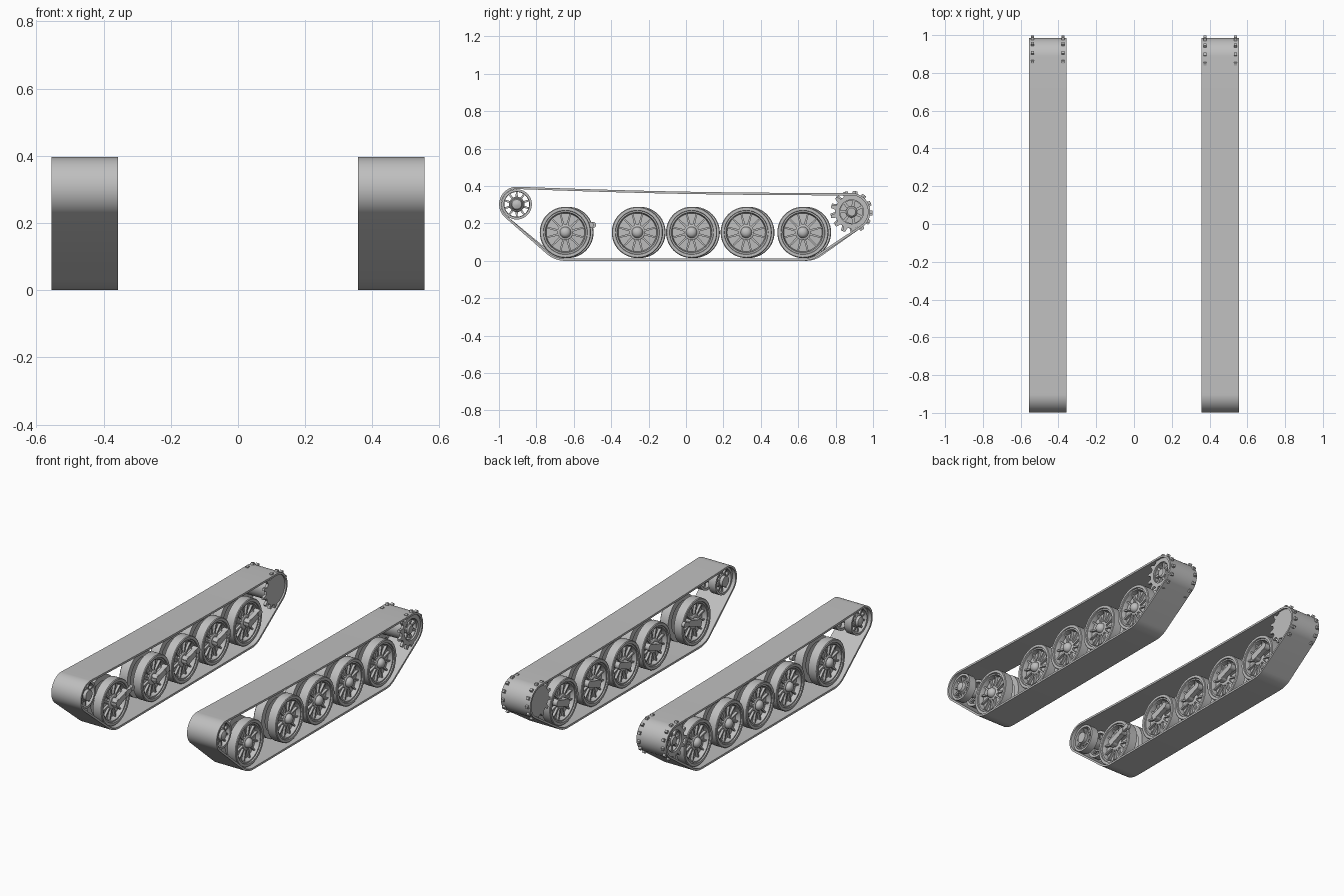
import bpy, bmesh
from math import sin, cos, pi, radians, atan2, hypot

if "Cube" in bpy.data.objects:
    bpy.data.objects.remove(bpy.data.objects["Cube"])

grey = bpy.data.materials.new("plain_grey")
grey.use_nodes = True
GREY = (0.52, 0.52, 0.52, 1)
grey.diffuse_color = GREY
grey.node_tree.nodes["Principled BSDF"].inputs["Base Color"].default_value = GREY

X_IN, X_OUT = 0.357, 0.555          # belt edges
X_MID = (X_IN + X_OUT) / 2
WHEEL_Z, WHEEL_R = 0.152, 0.137
BELT = 0.012                        # belt thickness
IDLER, SPROCKET = (-0.905, 0.302), (0.885, 0.262)


def finish(name, bm, side):
    """Turn a bmesh built on the +x side into an object on the wanted side."""
    for v in bm.verts:
        v.co.x *= side
    bmesh.ops.recalc_face_normals(bm, faces=bm.faces)
    mesh = bpy.data.meshes.new(name)
    bm.to_mesh(mesh)
    bm.free()
    mesh.materials.append(grey)
    mesh.polygons.foreach_set("use_smooth", [True] * len(mesh.polygons))
    mesh.set_sharp_from_angle(angle=radians(32))
    obj = bpy.data.objects.new(("left_" if side > 0 else "right_") + name, mesh)
    bpy.context.collection.objects.link(obj)


def bridge(bm, loops, closed):
    """Quads between successive vertex loops."""
    pairs = list(zip(loops, loops[1:]))
    if closed:
        pairs.append((loops[-1], loops[0]))
    for a, b in pairs:
        for i in range(len(a)):
            j = (i + 1) % len(a)
            bm.faces.new((a[i], a[j], b[j], b[i]))


def lathe(bm, c, profile, closed=True, seg=40):
    """Revolve (radius, x) points around the x axis through c = (y, z)."""
    loops = [[bm.verts.new((x, c[0] + r * cos(2 * pi * i / seg), c[1] + r * sin(2 * pi * i / seg)))
              for i in range(seg)] for r, x in profile]
    bridge(bm, loops, closed)
    if not closed:
        bm.faces.new(loops[0])
        bm.faces.new(loops[-1])


def prism(bm, outline, x0, x1, hole=None):
    """Extrude a (y, z) outline along x, with an optional matching hole."""
    def ring(pts, x):
        return [bm.verts.new((x, y, z)) for y, z in pts]
    a, b = ring(outline, x0), ring(outline, x1)
    if hole:
        bridge(bm, [a, b, ring(hole, x1), ring(hole, x0)], True)
    else:
        bridge(bm, [a, b], False)
        bm.faces.new(a)
        bm.faces.new(b)


def bar(bm, p, q, w0, w1, x0, x1):
    """Tapered bar from p to q in the side plane."""
    dy, dz = q[0] - p[0], q[1] - p[1]
    n = hypot(dy, dz)
    ny, nz = -dz / n / 2, dy / n / 2
    prism(bm, [(p[0] + ny * w0, p[1] + nz * w0), (q[0] + ny * w1, q[1] + nz * w1),
               (q[0] - ny * w1, q[1] - nz * w1), (p[0] - ny * w0, p[1] - nz * w0)], x0, x1)


def polar(c, r, a):
    return (c[0] + r * cos(a), c[1] + r * sin(a))


def spokes(bm, c, n, r0, r1, w0, w1, x0, x1):
    for i in range(n):
        a = 2 * pi * (i + 0.5) / n
        bar(bm, polar(c, r0, a), polar(c, r1, a), w0, w1, x0, x1)


def belt(side, wheels):
    """Band wrapped round the outer circles, with a slack top run."""
    circles = [(*IDLER, 0.094), (*SPROCKET, 0.1),
               (wheels[0], WHEEL_Z, 0.152), (wheels[-1], WHEEL_Z, 0.152)]
    outer, inner, last = [], [], None
    steps = 120
    for i in range(steps):
        a = pi / 2 + 2 * pi * i / steps
        # the circle reaching furthest in this direction carries the belt
        k = max(circles, key=lambda c: c[0] * cos(a) + c[1] * sin(a) + c[2])
        outer.append(polar(k, k[2], a))
        inner.append(polar(k, k[2] - BELT, a))
    # slack: the run from sprocket back to idler
    for ring in (outer, inner):
        k = max(range(steps), key=lambda i: hypot(ring[i][0] - ring[i - 1][0], ring[i][1] - ring[i - 1][1])
                if ring[i][1] > 0.3 else 0)
        p, q = ring[k - 1], ring[k]
        run = [(p[0] + (q[0] - p[0]) * t / 10,
                p[1] + (q[1] - p[1]) * t / 10 - 0.009 * sin(pi * t / 10)) for t in range(1, 10)]
        ring[k:k] = run
    bm = bmesh.new()
    prism(bm, outer, X_IN, X_OUT, inner)
    finish("track_belt", bm, side)


def road_wheel(side, y, number):
    c = (y, WHEEL_Z)
    bm = bmesh.new()
    for flip in (1, -1):
        def X(d):
            return X_MID + flip * d
        # tyre and stepped rim
        lathe(bm, c, [(WHEEL_R, X(0.02)), (WHEEL_R, X(0.073)), (0.133, X(0.077)), (0.118, X(0.077)),
                      (0.116, X(0.07)), (0.108, X(0.07)), (0.102, X(0.045)), (0.102, X(0.02))], seg=48)
        # web plate, ribs and hub flange
        lathe(bm, c, [(0.104, X(0.034)), (0.104, X(0.042)), (0.03, X(0.046)), (0.03, X(0.034))], seg=48)
        spokes(bm, c, 12, 0.035, 0.106, 0.012, 0.008, X(0.04), X(0.058))
        lathe(bm, c, [(0.042, X(0.035)), (0.042, X(0.058)), (0.036, X(0.062))], False, 24)
    # axle and domed hub cap
    lathe(bm, c, [(0.03, X_MID - 0.05), (0.03, X_MID + 0.066), (0.026, X_MID + 0.078),
                  (0.017, X_MID + 0.086), (0.006, X_MID + 0.089)], False, 24)
    finish("road_wheel_%d" % number, bm, side)

    # swing arm on the inner face
    bm = bmesh.new()
    end = (y + 0.085, WHEEL_Z + 0.03)
    lathe(bm, c, [(0.024, X_IN + 0.004), (0.024, X_MID - 0.04)], False, 20)
    bar(bm, (y - 0.02, WHEEL_Z - 0.007), end, 0.042, 0.034, X_IN + 0.002, X_IN + 0.03)
    lathe(bm, end, [(0.02, X_IN), (0.02, X_IN + 0.036)], False, 20)
    if number == 1:
        tip = (y + 0.135, WHEEL_Z + 0.04)
        bar(bm, end, tip, 0.028, 0.024, X_IN + 0.002, X_IN + 0.017)
        lathe(bm, tip, [(0.016, X_IN), (0.016, X_IN + 0.02)], False, 16)
    finish("swing_arm_%d" % number, bm, side)


def idler(side):
    bm = bmesh.new()
    for flip in (1, -1):
        def X(d):
            return X_MID + flip * d
        lathe(bm, IDLER, [(0.081, X(0.03)), (0.081, X(0.078)), (0.068, X(0.078)), (0.066, X(0.03))])
        spokes(bm, IDLER, 10, 0.03, 0.07, 0.013, 0.009, X(0.05), X(0.066))
        lathe(bm, IDLER, [(0.041, X(0.04)), (0.041, X(0.066)), (0.036, X(0.07))], False, 24)
    lathe(bm, IDLER, [(0.032, X_IN + 0.01), (0.032, X_OUT - 0.027), (0.026, X_OUT - 0.015),
                      (0.008, X_OUT - 0.008)], False, 24)
    finish("idler_wheel", bm, side)


def sprocket(side):
    teeth, turn = 13, radians(27 if side > 0 else 22)
    outline, hole = [], []
    for i in range(teeth):
        for d, r in ((-0.27, 0.089), (-0.13, 0.113), (0.13, 0.113), (0.27, 0.089)):
            a = turn + 2 * pi * (i + d) / teeth
            outline.append(polar(SPROCKET, r, a))
            hole.append(polar(SPROCKET, 0.064, a))
    bm = bmesh.new()
    # open toothed ring outside, solid toothed disc inside
    prism(bm, outline, X_OUT - 0.026, X_OUT - 0.01, hole)
    prism(bm, outline, X_IN + 0.01, X_IN + 0.026)
    lathe(bm, SPROCKET, [(0.068, X_IN + 0.02), (0.068, X_OUT - 0.02), (0.06, X_OUT - 0.02), (0.06, X_IN + 0.02)])
    lathe(bm, SPROCKET, [(0.062, X_OUT - 0.06), (0.062, X_OUT - 0.05)], False)
    spokes(bm, SPROCKET, 7, 0.02, 0.066, 0.016, 0.013, X_OUT - 0.052, X_OUT - 0.022)
    lathe(bm, SPROCKET, [(0.03, X_OUT - 0.055), (0.03, X_OUT - 0.02), (0.022, X_OUT - 0.012)], False, 24)
    finish("drive_sprocket", bm, side)


for side in (1, -1):
    shift = 0 if side > 0 else 0.014     # the two sides are slightly staggered
    wheels = [y + shift for y in (-0.645, -0.26, 0.03, 0.322, 0.625)]
    belt(side, wheels)
    for number, y in enumerate(wheels, 1):
        road_wheel(side, y, number)
    idler(side)
    sprocket(side)
